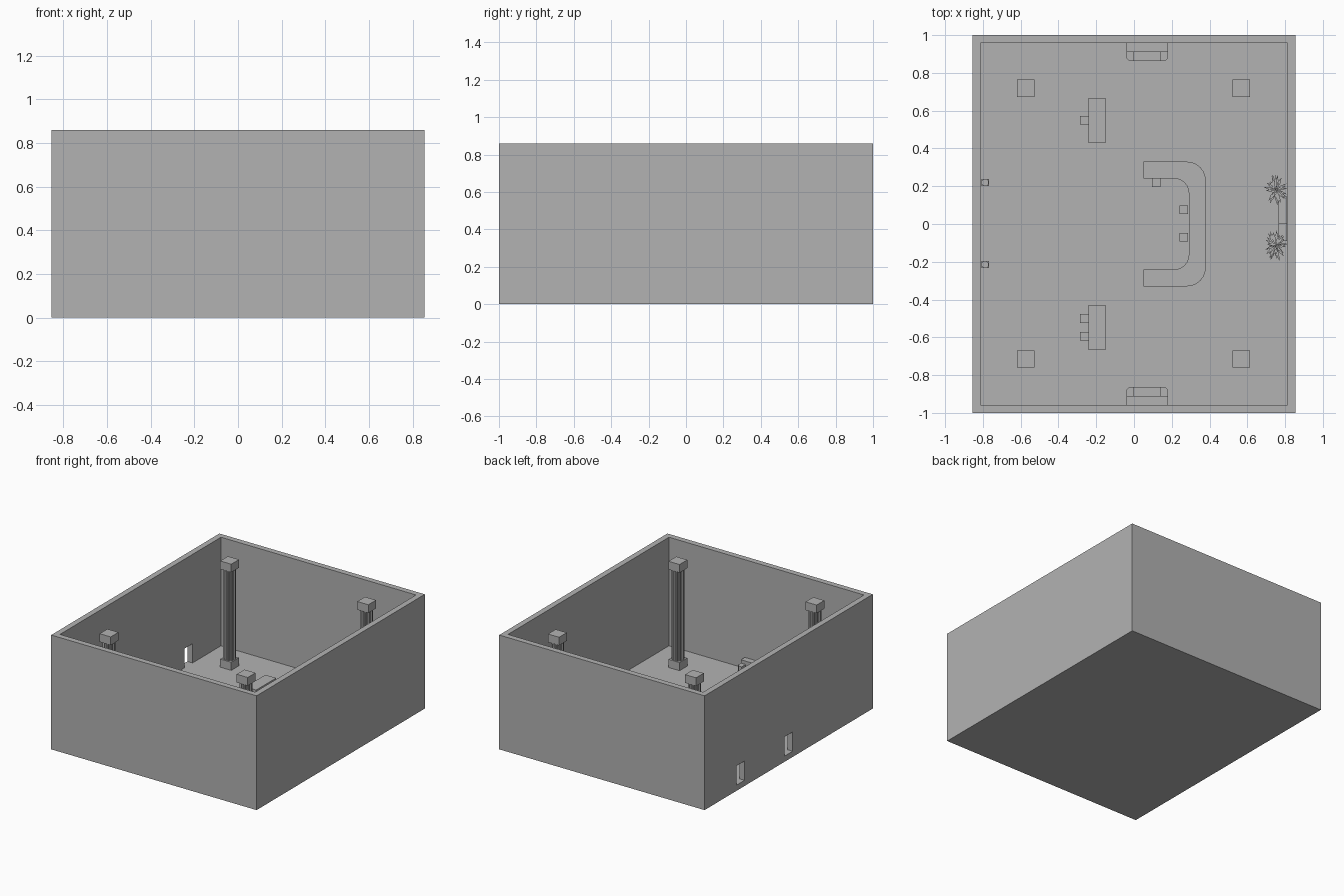
import bpy, bmesh, math, random
from mathutils import Vector, Matrix

cube = bpy.data.objects.get("Cube")
if cube:
    bpy.data.objects.remove(cube, do_unlink=True)

random.seed(4)
FLOOR, WALL, HX, HY, TOP = 0.043, 0.043, 0.855, 1.0, 0.86

grey = bpy.data.materials.new("plain_grey")
grey.use_nodes = True
grey.diffuse_color = (0.448, 0.448, 0.448, 1)
grey.node_tree.nodes["Principled BSDF"].inputs["Base Color"].default_value = grey.diffuse_color


def finish(name, bm):
    bmesh.ops.recalc_face_normals(bm, faces=bm.faces)
    mesh = bpy.data.meshes.new(name)
    bm.to_mesh(mesh)
    bm.free()
    mesh.materials.append(grey)
    obj = bpy.data.objects.new(name, mesh)
    bpy.context.collection.objects.link(obj)
    return obj


def add_box(bm, x, y, z):
    """Box from (min, max) ranges."""
    size = [r[1] - r[0] for r in (x, y, z)]
    mid = [(r[0] + r[1]) / 2 for r in (x, y, z)]
    m = Matrix.Translation(mid) @ Matrix.Diagonal((*size, 1))
    return bmesh.ops.create_cube(bm, size=1, matrix=m)["verts"]


def boxes(name, *ranges):
    bm = bmesh.new()
    for r in ranges:
        add_box(bm, *r)
    return finish(name, bm)


def add_prism(bm, points, z0, z1):
    """Upright prism over a 2D outline."""
    face = bm.faces.new([bm.verts.new((x, y, z0)) for x, y in points])
    out = bmesh.ops.extrude_face_region(bm, geom=[face])["geom"]
    bmesh.ops.translate(bm, vec=(0, 0, z1 - z0),
                        verts=[v for v in out if isinstance(v, bmesh.types.BMVert)])


def arc(cx, cy, r, a0, a1, n=6):
    return [(cx + r * math.cos(math.radians(a0 + (a1 - a0) * i / n)),
             cy + r * math.sin(math.radians(a0 + (a1 - a0) * i / n))) for i in range(n + 1)]


# Open room shell with two doorways in one long wall
shell = boxes("room_shell", ((-HX, HX), (-HY, HY), (0, TOP)))
cutters = [boxes("room_cutter", ((WALL - HX, HX - WALL), (WALL - HY, HY - WALL), (FLOOR, 1)))]
for y in (0.0, 0.572):
    cutters.append(boxes("door_cutter", ((-0.95, -0.75), (y - 0.047, y + 0.047), (FLOOR, 0.188))))
bpy.context.view_layer.objects.active = shell
for c in cutters:
    mod = shell.modifiers.new("cut", 'BOOLEAN')
    mod.operation, mod.solver, mod.object = 'DIFFERENCE', 'EXACT', c
    bpy.ops.object.modifier_apply(modifier=mod.name)
    bpy.data.objects.remove(c, do_unlink=True)

# Four fluted columns with square bases and caps
for x in (-0.573, 0.568):
    for y in (-0.715, 0.718):
        bm = bmesh.new()
        h = 0.046
        for z in ((FLOOR, 0.104), (0.78, 0.842)):
            add_box(bm, (x - h, x + h), (y - h, y + h), z)
        outline = []
        for i in range(40):
            r = 0.045 if i % 4 < 2 else 0.037
            a = math.tau * i / 40
            outline.append((x + r * math.cos(a), y + r * math.sin(a)))
        add_prism(bm, outline, 0.104, 0.78)
        finish("column", bm)

# U-shaped reception counter with rounded corners
outer = [(0.05, -0.33)] + arc(0.28, -0.23, 0.1, -90, 0) + arc(0.28, 0.23, 0.1, 0, 90) + [(0.05, 0.33)]
inner = [(0.05, 0.24)] + arc(0.215, 0.165, 0.075, 90, 0) + arc(0.215, -0.165, 0.075, 0, -90) + [(0.05, -0.24)]
bm = bmesh.new()
add_prism(bm, outer + inner, FLOOR, 0.098)
finish("reception_counter", bm)

# Two desks: thin top on end panels
for s in (-1, 1):
    y0, y1 = sorted((s * 0.43, s * 0.668))
    x = (-0.24, -0.15)
    boxes("desk", (x, (y0, y1), (0.076, 0.088)),
          (x, (y0, y0 + 0.012), (FLOOR, 0.076)),
          (x, (y1 - 0.012, y1), (FLOOR, 0.076)))

# Square stools tucked against the desks and the counter
for x, y in ((-0.263, 0.55), (-0.263, -0.5), (-0.263, -0.595),
             (0.263, 0.075), (0.263, -0.07), (0.118, 0.22)):
    h = 0.023
    legs = [((x + i * 0.018 - 0.004, x + i * 0.018 + 0.004),
             (y + j * 0.018 - 0.004, y + j * 0.018 + 0.004), (FLOOR, 0.066))
            for i in (-1, 1) for j in (-1, 1)]
    boxes("stool", ((x - h, x + h), (y - h, y + h), (0.066, 0.074)), *legs)

# Two sofas against the short walls
for s in (-1, 1):
    def span(a, b):
        return tuple(sorted((s * a, s * b)))
    bm = bmesh.new()
    add_box(bm, (-0.04, 0.18), span(0.91, 0.957), (FLOOR, 0.125))
    add_box(bm, (0.0, 0.14), span(0.865, 0.91), (FLOOR, 0.078))
    for x0, x1, flip in ((-0.04, 0.0, 1), (0.14, 0.18, -1)):
        out, inn = (x0, x1) if flip > 0 else (x1, x0)
        pts = [(out, 0.91), (inn, 0.91), (inn, 0.862), (out + flip * 0.015, 0.862), (out, 0.877)]
        add_prism(bm, [(px, s * py) for px, py in pts], FLOOR, 0.1)
    finish("sofa", bm)

# Slim stands beside the central doorway
for y in (-0.215, 0.22):
    bm = bmesh.new()
    add_box(bm, (-0.808, -0.768), (y - 0.018, y + 0.018), (FLOOR, 0.055))
    add_prism(bm, arc(-0.788, y, 0.014, 0, 315, 7), 0.055, 0.13)
    add_prism(bm, arc(-0.788, y, 0.02, 22.5, 337.5, 7), 0.13, 0.14)
    finish("stand", bm)

# Low cabinets against the far wall
boxes("wall_cabinet", ((0.765, 0.811), (0.0, 0.145), (FLOOR, 0.11)),
      ((0.765, 0.811), (-0.09, 0.0), (FLOOR, 0.09)))

# Potted plants with pointed leaves beside the cabinets
for y in (0.18, -0.115):
    bm = bmesh.new()
    add_prism(bm, arc(0.75, y, 0.025, 0, 315, 7), FLOOR, 0.085)
    for i in range(46):
        a = random.uniform(0, math.tau)
        d = Vector((math.cos(a) * 0.75, math.sin(a), 0))
        side = Vector((-d.y, d.x, 0)) * 0.008
        start = Vector((0.75, y, random.uniform(0.085, 0.15)))
        reach = random.uniform(0.05, 0.085)
        mid = start + d * reach * 0.55 + Vector((0, 0, random.uniform(0.01, 0.03)))
        tip = start + d * reach
        pts = [start, mid + side, tip, mid - side]
        for p in pts:
            p.x = min(p.x, 0.81)
        bm.faces.new([bm.verts.new(p) for p in pts])
    finish("plant", bm)
